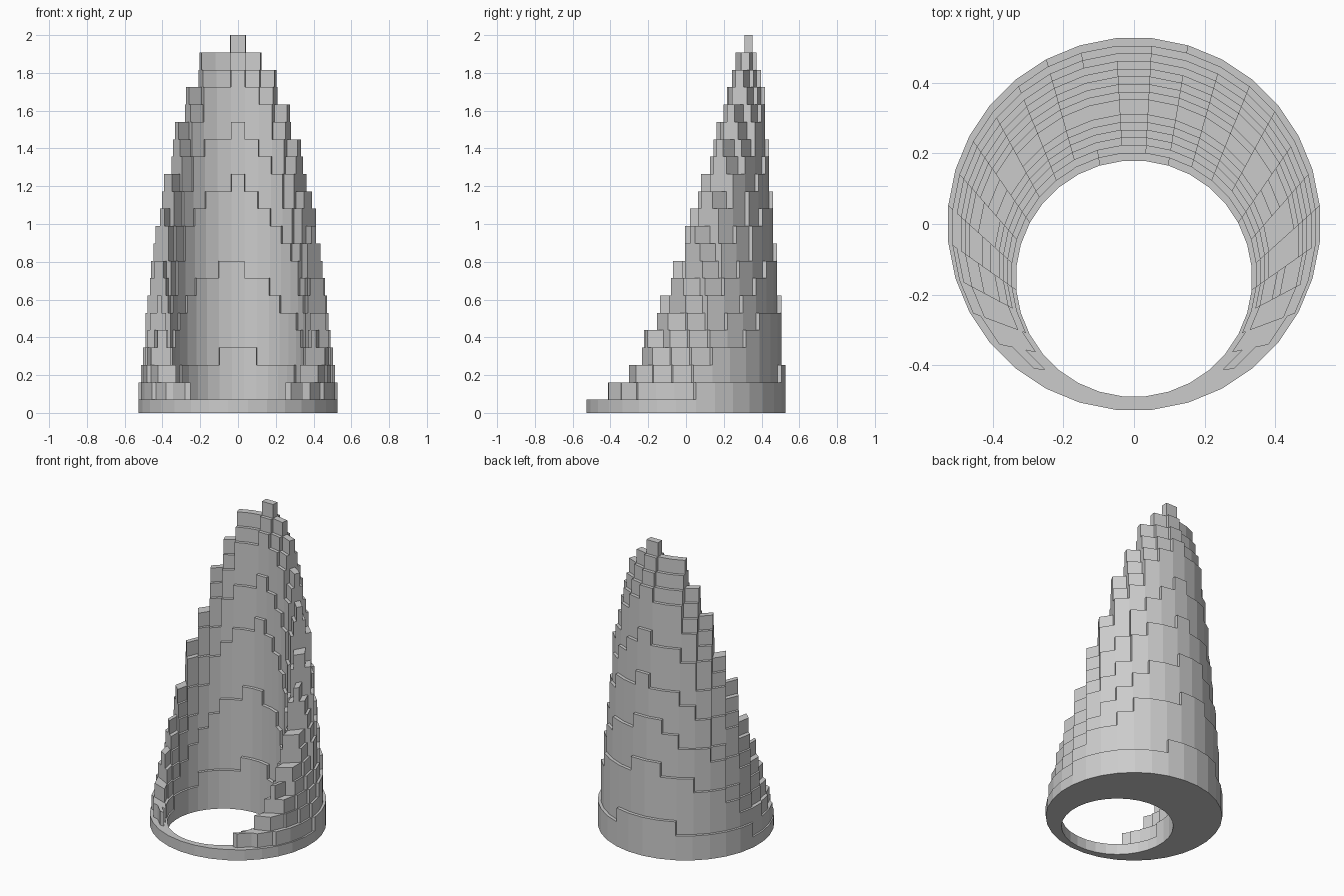
import bpy, bmesh
from math import sin, cos, pi

if "Cube" in bpy.data.objects:
    bpy.data.objects.remove(bpy.data.objects["Cube"])

SECT, BINS = 32, 16
STEP0, STEP = 0.07, 1.93 / 21
# storey count across the wall (inner to outer) at the tallest sector
PROFILE = [3, 8, 13, 16, 19, 20, 21, 21, 20, 19, 18, 15, 12, 9, 6, 2]


def pt(k, b, z):
    """Corner point: blends offset inner circle to outer circle."""
    t = b / BINS
    r = 0.335 + 0.194 * t
    a = (k - 0.5) * 2 * pi / SECT
    return (r * sin(a), -0.155 * (1 - t) + r * cos(a), z)


def height(k, b):
    """Stepped height of one cell, highest at the back."""
    if b < 0 or b >= BINS:
        return 0.0
    k = (k + SECT // 2) % SECT - SECT // 2
    f0 = ((1 + cos(k * 2 * pi / SECT)) / 2) ** 1.9
    a = (k + 0.3 * f0) * 2 * pi / SECT
    f = ((1 + cos(a)) / 2) ** 1.9
    return STEP0 + STEP * int(f * (PROFILE[b] - 0.4) + 0.5)


bm = bmesh.new()


def quad(*pts):
    bm.faces.new([bm.verts.new(p) for p in pts])


def wall(p, q, za, zb):
    """Vertical face on edge p-q from za to zb, facing the lower side."""
    (k0, b0), (k1, b1) = (p, q) if za > zb else (q, p)
    lo, hi = sorted((za, zb))
    if hi - lo > 1e-5:
        quad(pt(k0, b0, lo), pt(k1, b1, lo), pt(k1, b1, hi), pt(k0, b0, hi))


for k in range(SECT):
    for b in range(BINS):
        h = height(k, b)
        # terrace top and underside
        quad(pt(k, b, h), pt(k + 1, b, h), pt(k + 1, b + 1, h), pt(k, b + 1, h))
        quad(pt(k, b, 0), pt(k, b + 1, 0), pt(k + 1, b + 1, 0), pt(k + 1, b, 0))
        # riser to the next sector
        wall((k + 1, b), (k + 1, b + 1), h, height(k + 1, b))
    # risers between concentric rings, including inner and outer skins
    for b in range(BINS + 1):
        wall((k, b), (k + 1, b), height(k, b - 1), height(k, b))

# merge flush cells into clean terraces
bmesh.ops.remove_doubles(bm, verts=bm.verts, dist=1e-5)
bm.normal_update()
for f in bm.faces:
    c = f.calc_center_median()
    if abs(f.normal.z) > 0.5 and (f.normal.z > 0) != (c.z > 0.01):
        f.normal_flip()
bmesh.ops.recalc_face_normals(bm, faces=bm.faces)

me = bpy.data.meshes.new("terraced_tower")
bm.to_mesh(me)
bm.free()
ob = bpy.data.objects.new("terraced_tower", me)
bpy.context.collection.objects.link(ob)
